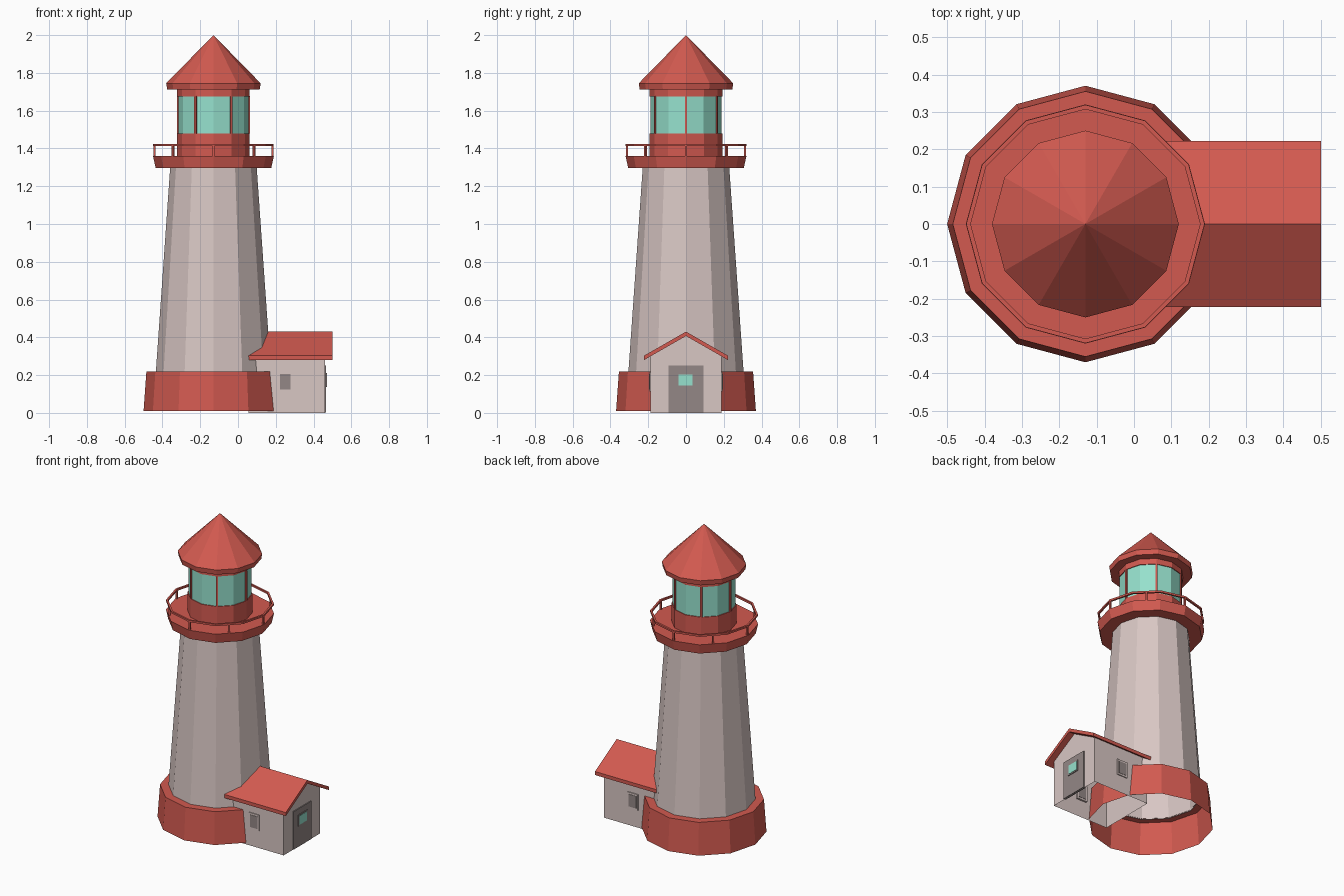
import bpy, bmesh, math

if "Cube" in bpy.data.objects:
    bpy.data.objects.remove(bpy.data.objects["Cube"])

CX = -0.13      # tower axis
SIDES = 12


def material(name, rgb):
    m = bpy.data.materials.new(name)
    m.diffuse_color = (*rgb, 1)
    m.use_nodes = True
    m.node_tree.nodes["Principled BSDF"].inputs["Base Color"].default_value = m.diffuse_color
    return m


RED = material("red paint", (0.645, 0.102, 0.08))
WALL = material("pale wall", (0.69, 0.57, 0.55))
GLASS = material("green glass", (0.305, 0.75, 0.61))
GREY = material("grey brown", (0.295, 0.245, 0.237))


def finish(name, bm, mat):
    bmesh.ops.remove_doubles(bm, verts=bm.verts, dist=1e-5)
    me = bpy.data.meshes.new(name)
    bm.to_mesh(me)
    bm.free()
    me.materials.append(mat)
    ob = bpy.data.objects.new(name, me)
    bpy.context.collection.objects.link(ob)
    return ob


def revolve(name, profile, mat):
    """Spin an (r, z) profile into a faceted shell around the tower axis."""
    bm = bmesh.new()
    rings = [[bm.verts.new((CX + r * math.cos(2 * math.pi * j / SIDES),
                            r * math.sin(2 * math.pi * j / SIDES), z))
              for j in range(SIDES)] for r, z in profile]
    for a, b in zip(rings, rings[1:]):
        for j in range(SIDES):
            k = (j + 1) % SIDES
            bm.faces.new((a[j], a[k], b[k], b[j]))
    return finish(name, bm, mat)


def box(name, lo, hi, mat, angle=0):
    bm = bmesh.new()
    bmesh.ops.create_cube(bm, size=1)
    for v in bm.verts:
        v.co = [(h - l) * c for l, h, c in zip(lo, hi, v.co)]
    ob = finish(name, bm, mat)
    ob.location = [(l + h) / 2 for l, h in zip(lo, hi)]
    ob.rotation_euler.z = angle
    return ob


def post(name, radius, angle, width, z0, z1):
    x, y, h = CX + radius * math.cos(angle), radius * math.sin(angle), width / 2
    box(name, (x - h, y - h, z0), (x + h, y + h, z1), RED, angle)


def extrude_x(name, outline, x0, x1, mat, skip_edge=None):
    """Extrude a (y, z) outline along x, optionally leaving one side open."""
    bm = bmesh.new()
    a = [bm.verts.new((x0, y, z)) for y, z in outline]
    b = [bm.verts.new((x1, y, z)) for y, z in outline]
    bm.faces.new(a[::-1])
    bm.faces.new(b)
    n = len(outline)
    for i in range(n):
        if i != skip_edge:
            k = (i + 1) % n
            bm.faces.new((a[i], a[k], b[k], b[i]))
    return finish(name, bm, mat)


# tower: open-bottomed plinth and tapered shaft
revolve("tower_plinth", [(0.37, 0.01), (0.355, 0.22), (0.303, 0.22)], RED)
revolve("tower_shaft", [(0.305, 0.215), (0.229, 1.30)], WALL)

# gallery deck with railing
revolve("gallery_deck", [(0, 1.297), (0.306, 1.297), (0.32, 1.36), (0, 1.36)], RED)
revolve("gallery_rail", [(0.307, 1.412), (0.319, 1.412), (0.319, 1.424),
                         (0.307, 1.424), (0.307, 1.412)], RED)
for i in range(8):
    a = i * math.pi / 4
    post("rail_post", 0.312 if i % 2 == 0 else 0.303, a, 0.01, 1.355, 1.415)

# lantern room
revolve("lantern_wall", [(0.192, 1.36), (0.192, 1.48), (0, 1.48)], RED)
revolve("lantern_glass", [(0.187, 1.478), (0.187, 1.678)], GLASS)
for i in range(6):
    post("glass_bar", 0.187, i * math.pi / 3, 0.012, 1.48, 1.677)
revolve("lantern_band", [(0, 1.676), (0.192, 1.676), (0.192, 1.715)], RED)
revolve("lantern_roof", [(0, 1.713), (0.245, 1.713), (0.25, 1.745), (0, 2.0)], RED)

# cottage: open-bottomed gabled walls and a roof slab
extrude_x("cottage_walls", [(-0.187, 0), (0.187, 0), (0.187, 0.305),
                            (0, 0.41), (-0.187, 0.305)], 0.055, 0.46, WALL, skip_edge=0)
extrude_x("cottage_roof", [(-0.222, 0.28), (0, 0.407), (0.222, 0.28),
                           (0.222, 0.303), (0, 0.43), (-0.222, 0.303)], 0.055, 0.5, RED)

# door with a small window
box("door", (0.45, -0.092, 0.003), (0.466, 0.092, 0.25), GREY)
box("door_window_frame", (0.46, -0.047, 0.138), (0.470, 0.043, 0.212), GREY)
box("door_window_glass", (0.46, -0.039, 0.146), (0.472, 0.035, 0.204), GLASS)

# one window on each long wall
for s in (-1, 1):
    def span(d0, d1):
        return sorted((s * d0, s * d1))
    y0, y1 = span(0.175, 0.193)
    box("side_window_frame", (0.213, y0, 0.113), (0.287, y1, 0.217), WALL)
    y0, y1 = span(0.173, 0.195)
    box("side_window_pane", (0.223, y0, 0.125), (0.277, y1, 0.205), GREY)
